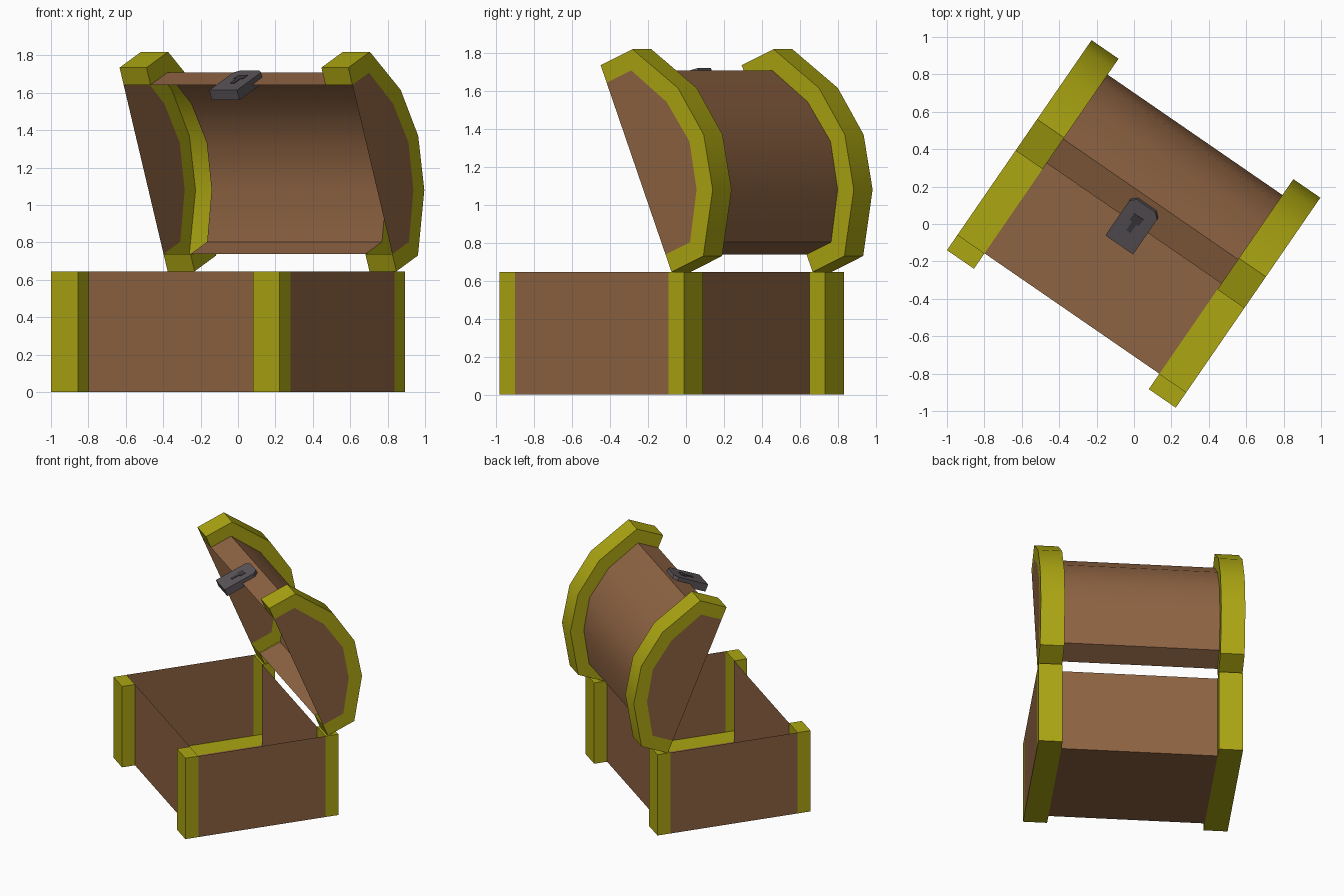
import bpy, bmesh, math
from mathutils import Matrix

if "Cube" in bpy.data.objects:
    bpy.data.objects.remove(bpy.data.objects["Cube"])

W, D, H, B, T = 1.485, 1.18, 0.645, 0.175, 0.10   # width, depth, base height, band width, band thickness


def material(name, rgb):
    m = bpy.data.materials.new(name)
    m.diffuse_color = (*rgb, 1)
    m.use_nodes = True
    m.node_tree.nodes["Principled BSDF"].inputs["Base Color"].default_value = m.diffuse_color
    return m


WOOD = material("brown wood", (0.27, 0.125, 0.055))
BRASS = material("yellow brass", (0.41, 0.38, 0.006))
IRON = material("grey iron", (0.105, 0.09, 0.10))
DARK = material("dark keyhole", (0.05, 0.045, 0.05))


def build(name, polys, matrix, mats, smooth=False):
    """Weld (points, material index) polygons into one object."""
    bm = bmesh.new()
    for pts, mi in polys:
        unique = list(dict.fromkeys(pts))
        if len(unique) > 2:
            bm.faces.new([bm.verts.new(p) for p in unique]).material_index = mi
    bmesh.ops.remove_doubles(bm, verts=bm.verts, dist=1e-4)
    bmesh.ops.recalc_face_normals(bm, faces=bm.faces)
    bm.transform(matrix)
    me = bpy.data.meshes.new(name)
    bm.to_mesh(me)
    bm.free()
    for m in mats:
        me.materials.append(m)
    ob = bpy.data.objects.new(name, me)
    bpy.context.collection.objects.link(ob)
    if smooth:
        bpy.context.view_layer.objects.active = ob
        ob.select_set(True)
        bpy.ops.object.shade_smooth_by_angle(angle=math.radians(30))
        ob.select_set(False)
    return ob


def shell(outer, inner):
    """Hollow trunk half: wooden trough along x with a brass band at each end."""
    def at(x, p):
        return (x, p[0], p[1])
    polys = []
    for a, b, c, d in zip(outer, outer[1:], inner, inner[1:]):
        polys.append(([at(B, c), at(B, d), at(W - B, d), at(W - B, c)], 0))
        for x0, x1 in ((0, B), (W, W - B)):
            polys.append(([at(x0, a), at(x0, b), at(x1, b), at(x1, a)], 1))
            polys += [([at(x, a), at(x, b), at(x, d), at(x, c)], 1) for x in (x0, x1)]
    for x0, x1 in ((0, B), (W, W - B)):
        polys.append(([at(x0, p) for p in inner], 0))            # wooden end panel
        for o, i in ((outer[0], inner[0]), (outer[-1], inner[-1])):
            polys.append(([at(x0, o), at(x1, o), at(x1, i), at(x0, i)], 1))   # band tips
    return polys


def prism(profile, z0, z1):
    """Closed prism of a 2D outline between two heights."""
    n = len(profile)
    lo = [(x, y, z0) for x, y in profile]
    hi = [(x, y, z1) for x, y in profile]
    return [(lo, 0), (hi, 0)] + [([lo[i], lo[(i + 1) % n], hi[(i + 1) % n], hi[i]], 0) for i in range(n)]


# whole chest is turned about z
place = Matrix.Translation((-1, -0.14, 0)) @ Matrix.Rotation(math.radians(-34.55), 4, 'Z')

# base box
base_out = [(0, H), (0, 0), (T, 0), (D - T, 0), (D, 0), (D, H)]
base_in = [(T, H), (T, 0), (T, 0), (D - T, 0), (D - T, 0), (D - T, H)]
build("chest_base", shell(base_out, base_in), place, (WOOD, BRASS))

# open arched lid: local y runs hinge -> front edge, local z points out of the arch
s = (-0.384, 0.923)
lid = place @ Matrix(((1, 0, 0, 0), (0, s[0], s[1], 1.10), (0, s[1], -s[0], H), (0, 0, 0, 1)))
half_out = [(0, 0), (0, 0.22), (0.30, 0.41)]
half_in = [(T, 0), (T, 0.17), (0.34, 0.315)]


def arch(half, top):
    return half + [(D / 2, top)] + [(D - y, z) for y, z in reversed(half)]


build("chest_lid", shell(arch(half_out, 0.468), arch(half_in, 0.37)), lid, (WOOD, BRASS), True)

# lock plate on the lid front; local x across, y up the lid, z outward
lock = lid @ Matrix(((1, 0, 0, W / 2), (0, 0, 1, 0), (0, 1, 0, 0), (0, 0, 0, 1)))
plate = [(-0.09, -0.14), (0.09, -0.14), (0.09, 0.105), (0.06, 0.135), (-0.06, 0.135), (-0.09, 0.105)]
build("lock_plate", prism(plate, 1.05, 1.108), lock, (IRON,))
keyhole = [(-0.014, -0.045), (0.014, -0.045), (0.014, 0.015), (0.03, 0.015),
           (0.03, 0.06), (-0.03, 0.06), (-0.03, 0.015), (-0.014, 0.015)]
build("keyhole", prism(keyhole, 1.106, 1.111), lock, (DARK,))
